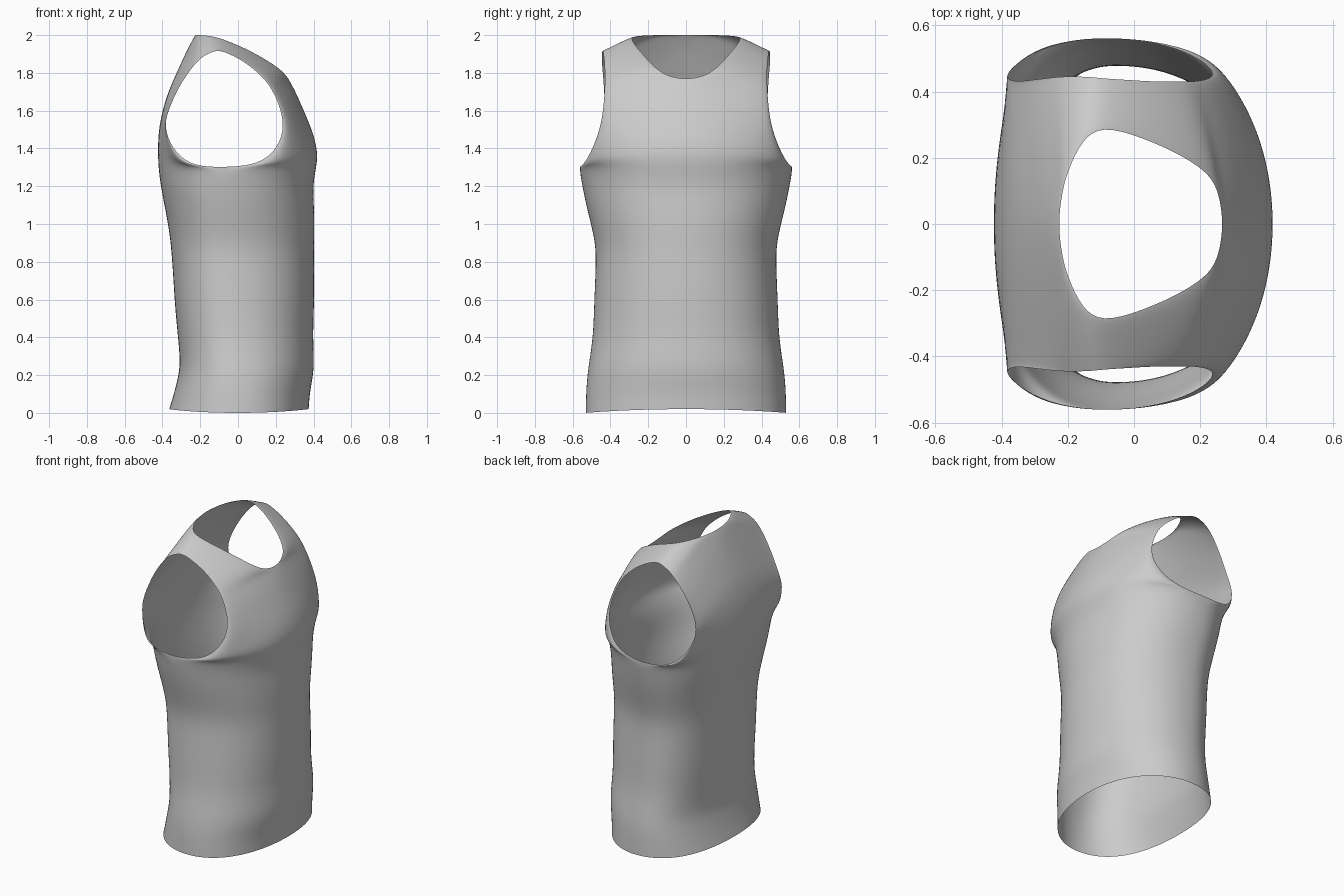
import bpy
import bmesh
from mathutils import Vector

cube = bpy.data.objects.get("Cube")
if cube:
    bpy.data.objects.remove(cube, do_unlink=True)

COLUMNS = 12
SIDE_LEAN = -0.065      # how far the side seam drifts backwards per unit height

# Torso below the armholes: height, chest x, back x, half width
torso = [
    (0.01, 0.375, -0.365, 0.532), (0.1, 0.38, -0.34, 0.53),
    (0.18, 0.395, -0.32, 0.525), (0.26, 0.405, -0.305, 0.515),
    (0.4, 0.397, -0.318, 0.493), (0.55, 0.403, -0.333, 0.488),
    (0.7, 0.404, -0.342, 0.482), (0.85, 0.402, -0.352, 0.476),
    (0.95, 0.405, -0.363, 0.492), (1.05, 0.405, -0.38, 0.517),
    (1.14, 0.4, -0.398, 0.538), (1.22, 0.4, -0.412, 0.553),
]

underarm = (-0.08, 0.567, 1.3)
shoulder = ((-0.1, 0.3, 1.987), (-0.1, 0.44, 1.922))

# Above the torso each row runs from the centre line / neckline to the armhole
chest_rows = [
    ((0.415, 0, 1.3), underarm),
    ((0.424, 0, 1.37), (0.08, 0.547, 1.31)),
    ((0.405, 0, 1.46), (0.18, 0.51, 1.365)),
    ((0.375, 0, 1.54), (0.235, 0.47, 1.46)),
    ((0.34, 0, 1.62), (0.24, 0.445, 1.55)),
    ((0.305, 0, 1.7), (0.215, 0.435, 1.64)),
    ((0.27, 0, 1.765), (0.18, 0.43, 1.71)),
    ((0.258, 0.09, 1.78), (0.15, 0.43, 1.755)),
    ((0.23, 0.15, 1.815), (0.11, 0.43, 1.795)),
    ((0.15, 0.205, 1.87), (0.06, 0.43, 1.84)),
    ((0.03, 0.26, 1.935), (-0.02, 0.435, 1.89)),
    shoulder,
]
back_rows = [
    ((-0.422, 0, 1.3), underarm),
    ((-0.425, 0, 1.4), (-0.23, 0.55, 1.305)),
    ((-0.42, 0, 1.5), (-0.33, 0.505, 1.37)),
    ((-0.4, 0, 1.6), (-0.388, 0.455, 1.49)),
    ((-0.37, 0, 1.7), (-0.38, 0.435, 1.57)),
    ((-0.325, 0, 1.8), (-0.35, 0.43, 1.65)),
    ((-0.28, 0, 1.9), (-0.31, 0.435, 1.73)),
    ((-0.23, 0, 2.0), (-0.265, 0.44, 1.8)),
    ((-0.217, 0.1, 2.0), (-0.225, 0.445, 1.85)),
    ((-0.2, 0.16, 2.0), (-0.19, 0.445, 1.885)),
    ((-0.16, 0.25, 1.997), (-0.14, 0.445, 1.91)),
    shoulder,
]


def torso_rows(side):
    """Rows from the centre line to the side seam, with a slightly curved hem."""
    rows = []
    for i, ring in enumerate(torso):
        z = ring[0]
        dip = 0.01 if i == 0 else 0
        rows.append(((ring[side], 0, z + dip), (SIDE_LEAN * z, ring[3], z - dip)))
    return rows


def section(centre, edge, roundness):
    """Cubic arc bulging towards the corner between centre and edge."""
    a, d = Vector(centre), Vector(edge)
    b = a.lerp(Vector((a.x, d.y, a.z)), roundness)
    c = d.lerp(Vector((a.x, d.y, d.z)), roundness)
    points = []
    for j in range(COLUMNS + 1):
        t = j / COLUMNS
        s = 1 - t
        points.append(a * s**3 + b * (3 * s * s * t) + c * (3 * s * t * t) + d * t**3)
    return points


def add_panel(bm, lower, upper, roundness, flip):
    grid = [section(c, e, roundness) for c, e in lower]
    for i, (c, e) in enumerate(upper):
        fade = i / (len(upper) - 1)
        grid.append(section(c, e, roundness * (1 - fade) + 0.1 * fade))
    verts = [[bm.verts.new(p) for p in row] for row in grid]
    for low, high in zip(verts, verts[1:]):
        for j in range(COLUMNS):
            quad = [low[j], low[j + 1], high[j + 1], high[j]]
            bm.faces.new(quad[::-1] if flip else quad)


# Left half of the garment, chest and back panels welded at seam and shoulder
bm = bmesh.new()
add_panel(bm, torso_rows(1), chest_rows, 0.6, False)
add_panel(bm, torso_rows(2), back_rows, 0.64, True)
bmesh.ops.remove_doubles(bm, verts=bm.verts, dist=0.0005)
mesh = bpy.data.meshes.new("tank_top")
bm.to_mesh(mesh)
bm.free()

tank_top = bpy.data.objects.new("tank_top", mesh)
bpy.context.collection.objects.link(tank_top)

# Mirror to the other half and smooth the cloth
mirror = tank_top.modifiers.new("other_half", "MIRROR")
mirror.use_axis = (False, True, False)
mirror.merge_threshold = 0.001
smooth = tank_top.modifiers.new("smooth_cloth", "SUBSURF")
smooth.levels = smooth.render_levels = 2

# Plain grey cloth
grey = (0.6, 0.6, 0.6, 1)
cloth = bpy.data.materials.new("grey_cloth")
cloth.use_nodes = True
cloth.diffuse_color = grey
shader = cloth.node_tree.nodes["Principled BSDF"]
shader.inputs["Base Color"].default_value = grey
shader.inputs["Roughness"].default_value = 0.8
mesh.materials.append(cloth)
mesh.shade_smooth()
